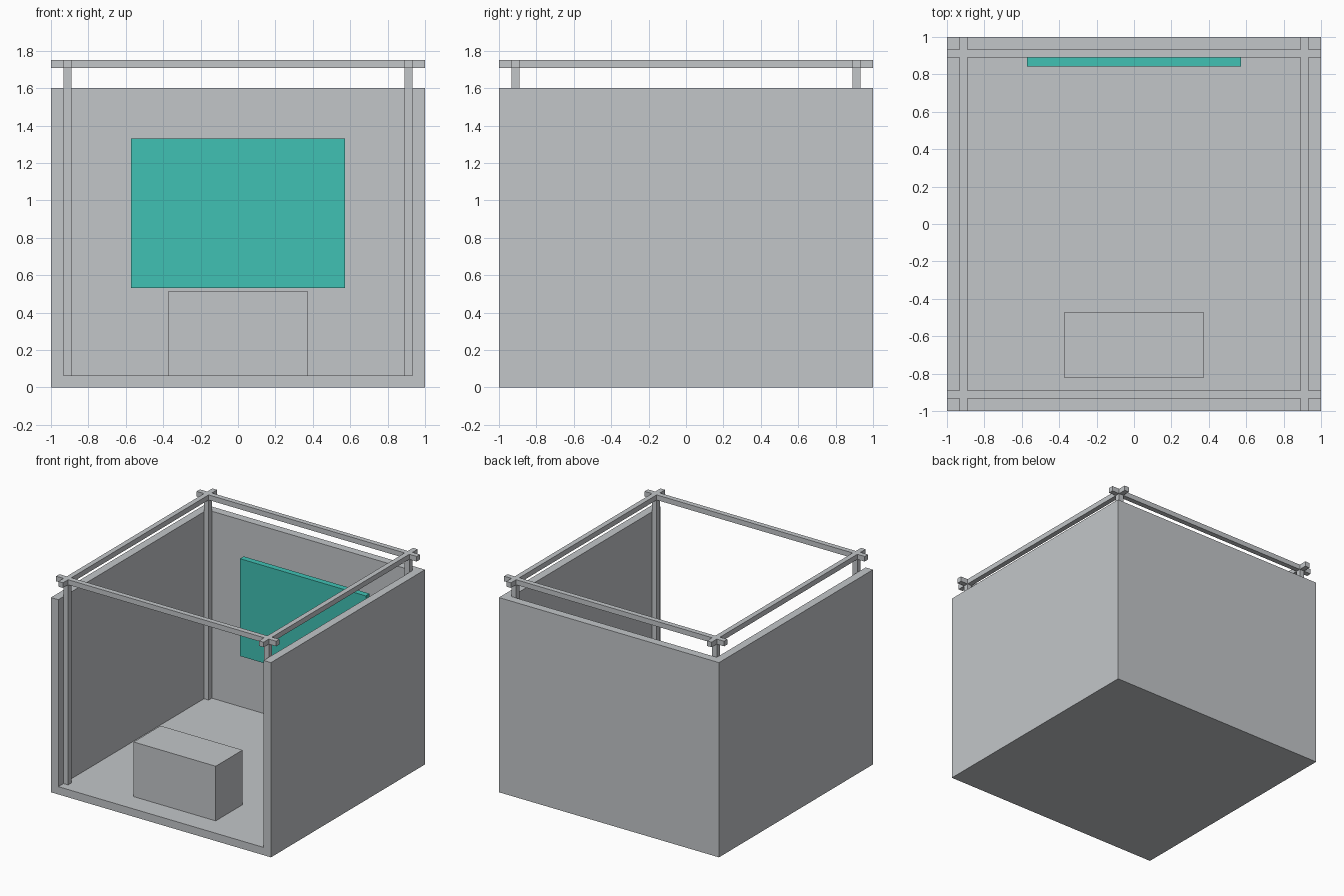
import bpy

if "Cube" in bpy.data.objects:
    bpy.data.objects.remove(bpy.data.objects["Cube"])


def material(name, rgb):
    m = bpy.data.materials.new(name)
    m.diffuse_color = (*rgb, 1.0)
    m.use_nodes = True
    m.node_tree.nodes["Principled BSDF"].inputs["Base Color"].default_value = m.diffuse_color
    return m


GREY = material("light grey", (0.545, 0.565, 0.584))
TEAL = material("teal", (0.051, 0.533, 0.456))


def box(name, x, y, z, mat=GREY):
    """Axis-aligned box from (min, max) ranges."""
    bpy.ops.mesh.primitive_cube_add(size=1)
    ob = bpy.context.object
    ob.name = ob.data.name = name
    ob.location = [(a + b) / 2 for a, b in (x, y, z)]
    ob.scale = [b - a for a, b in (x, y, z)]
    bpy.ops.object.transform_apply(location=True, rotation=True, scale=True)
    ob.data.materials.append(mat)
    return ob


INNER, POST_IN = 0.933, 0.891      # wall inner face, post inner face
FLOOR, WALL_TOP, TOP = 0.064, 1.6, 1.75

# Booth shell: floor, two side walls and back wall, open at front and top
shell = box("booth_shell", (-1, 1), (-1, 1), (0, WALL_TOP))
cutter = box("interior_cutter", (-INNER, INNER), (-1.5, INNER), (FLOOR, 2))
cut = shell.modifiers.new("hollow", "BOOLEAN")
cut.operation, cut.solver, cut.object = "DIFFERENCE", "EXACT", cutter
bpy.context.view_layer.objects.active = shell
bpy.ops.object.modifier_apply(modifier=cut.name)
bpy.data.objects.remove(cutter)


def band(sign):
    return tuple(sorted((sign * POST_IN, sign * INNER)))


# Corner posts and the overlapping top rails
for sx, side in ((-1, "left"), (1, "right")):
    for sy, end in ((-1, "front"), (1, "back")):
        box(f"{end}_{side}_post", band(sx), band(sy), (FLOOR, TOP))
    box(f"{side}_rail", band(sx), (-1, 1), (TOP - 0.042, TOP))
for sy, end in ((-1, "front"), (1, "back")):
    box(f"{end}_rail", (-1, 1), band(sy), (TOP - 0.042, TOP))

# Counter near the front and display panel before the back wall
box("counter", (-0.373, 0.373), (-0.822, -0.473), (FLOOR, 0.513))
box("display_panel", (-0.572, 0.572), (0.842, 0.891), (0.53, 1.33), TEAL)
